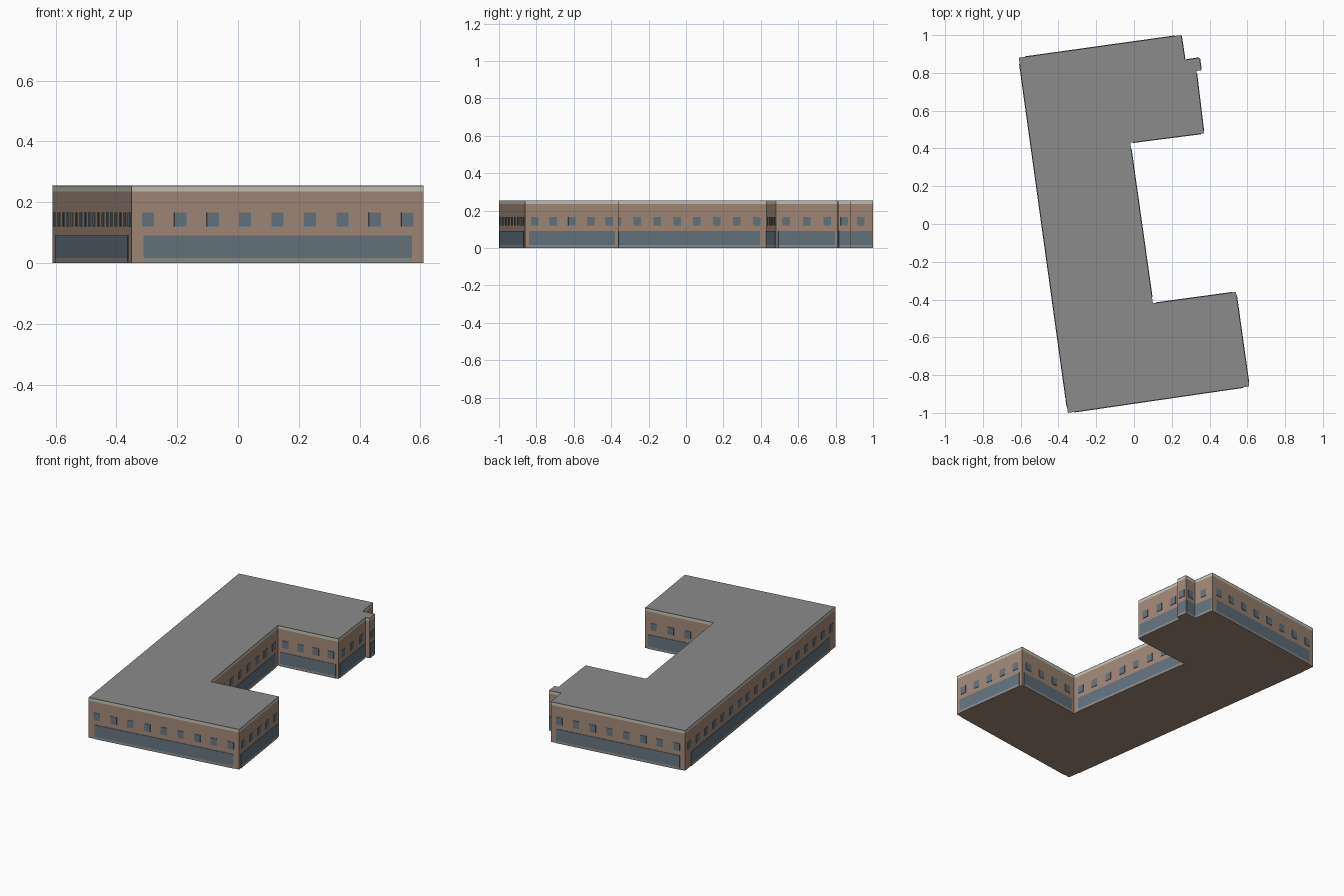
import bpy, bmesh
from mathutils import Vector

cube = bpy.data.objects.get("Cube")
if cube:
    bpy.data.objects.remove(cube, do_unlink=True)


def material(name, rgb):
    m = bpy.data.materials.new(name)
    m.use_nodes = True
    m.diffuse_color = (*rgb, 1)
    m.node_tree.nodes["Principled BSDF"].inputs["Base Color"].default_value = (*rgb, 1)
    return m


BRICK = material("tan brick", (0.36, 0.25, 0.19))
TRIM = material("pale trim", (0.55, 0.52, 0.43))
ROOF = material("roof grey", (0.26, 0.26, 0.265))
GLASS = material("blue grey glass", (0.13, 0.175, 0.21))
SILL = material("sill grey", (0.27, 0.265, 0.26))

# Counter-clockwise plan of the building
PLAN = [Vector(p) for p in (
    (-0.35, -1.0), (0.61, -0.86), (0.54, -0.36), (0.1, -0.42),
    (-0.02, 0.43), (0.37, 0.48), (0.33, 0.81), (0.356, 0.814),
    (0.347, 0.88), (0.27, 0.868), (0.25, 1.0), (-0.61, 0.88))]
HEIGHT, TRIM_Z, OUT = 0.255, 0.235, 0.003


def finish(name, bm, mat):
    bmesh.ops.recalc_face_normals(bm, faces=bm.faces)
    mesh = bpy.data.meshes.new(name)
    bm.to_mesh(mesh)
    bm.free()
    mesh.materials.append(mat)
    obj = bpy.data.objects.new(name, mesh)
    bpy.context.collection.objects.link(obj)
    return obj


def extrude_up(bm, outline, z0, z1):
    face = bm.faces.new([bm.verts.new((p.x, p.y, z0)) for p in outline])
    top = bmesh.ops.extrude_face_region(bm, geom=[face], use_keep_orig=True)["geom"]
    for v in top:
        if isinstance(v, bmesh.types.BMVert):
            v.co.z = z1


def storey(name, z0, z1, mat):
    bm = bmesh.new()
    extrude_up(bm, PLAN, z0, z1)
    return finish(name, bm, mat)


# Stacked body: walls, pale parapet band, flat roof
storey("walls", 0, TRIM_Z, BRICK)
storey("parapet_band", TRIM_Z, HEIGHT - 0.004, TRIM)
storey("roof", HEIGHT - 0.004, HEIGHT, ROOF)


def plate(bm, start, along, a, b, z0, z1):
    # Thin plate on a wall, from distance a to b along it
    out = Vector((along.y, -along.x)) * OUT
    p, q = start + along * a, start + along * b
    extrude_up(bm, [p, p + out, q + out, q], z0, z1)


# Each wall gets a shopfront band over a sill, and a row of windows
windows, shopfronts, sills = bmesh.new(), bmesh.new(), bmesh.new()
for start, end in zip(PLAN, PLAN[1:] + PLAN[:1]):
    length = (end - start).length
    along = (end - start).normalized()
    if length < 0.05:
        continue
    inset = 0.04 * length
    plate(shopfronts, start, along, inset, length - inset, 0.016, 0.09)
    plate(sills, start, along, inset, length - inset, 0, 0.016)
    count = max(1, round(length / 0.107))
    for i in range(count):
        mid = length * (i + 0.5) / count
        plate(windows, start, along, mid - 0.02, mid + 0.02, 0.12, 0.166)

finish("upper_windows", windows, GLASS)
finish("shopfront_glass", shopfronts, GLASS)
finish("shopfront_sills", sills, SILL)
